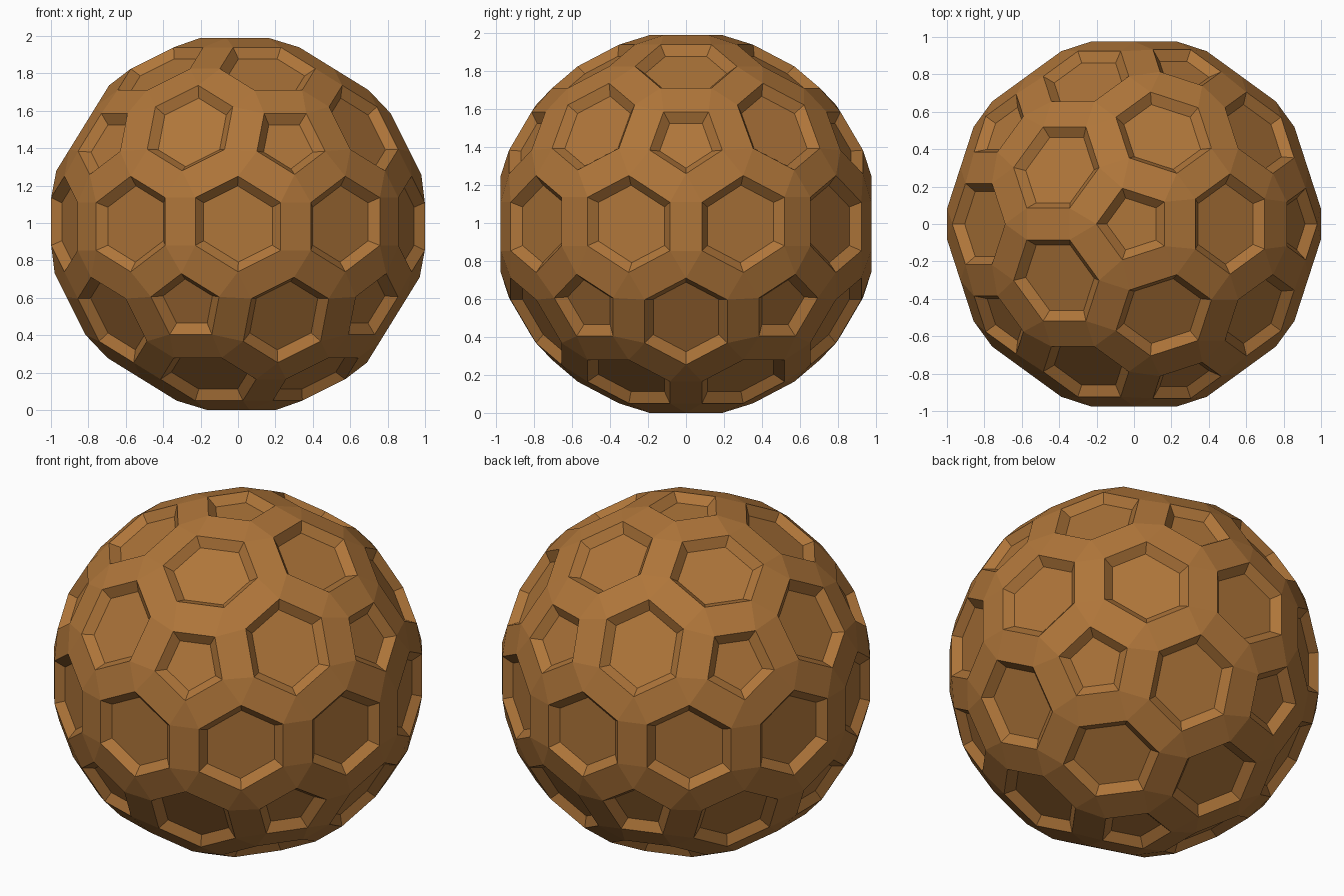
import bpy, bmesh, math
from mathutils import Vector

if "Cube" in bpy.data.objects:
    bpy.data.objects.remove(bpy.data.objects["Cube"])

HEX_D, PENT_D = 0.976, 0.995      # distance of the face planes from the centre
RIB, SLOPE, DEPTH = 0.091, 0.045, 0.045

brown = bpy.data.materials.new("warm_brown")
brown.diffuse_color = (0.43, 0.18, 0.042, 1.0)
brown.use_nodes = True
brown.node_tree.nodes["Principled BSDF"].inputs["Base Color"].default_value = brown.diffuse_color


def shrink(pts, n, t):
    """Offset a planar polygon (anticlockwise about n) inwards by t."""
    out = []
    for i, p in enumerate(pts):
        a = n.cross((p - pts[i - 1]).normalized())
        b = n.cross((pts[(i + 1) % len(pts)] - p).normalized())
        out.append(p + (a + b) * t / (1 + a.dot(b)))
    return out


# 42-point guide sphere: each point becomes a pentagon or hexagon panel
guide = bmesh.new()
bmesh.ops.create_icosphere(guide, subdivisions=2, radius=1)
for v in guide.verts:
    v.co.normalize()
guide.verts.index_update()
guide.faces.index_update()

ball = bmesh.new()
rim = {}
for v in guide.verts:
    n = v.co.normalized()
    u = n.orthogonal().normalized()
    w = n.cross(u)
    faces = list(v.link_faces)
    cen = {f: f.calc_center_median() for f in faces}
    faces.sort(key=lambda f: math.atan2(cen[f].dot(w), cen[f].dot(u)))
    d = PENT_D if len(faces) == 5 else HEX_D
    corners = [cen[f] * (d / cen[f].dot(n)) for f in faces]
    outer = shrink(corners, n, RIB * d)
    inner = [p - n * DEPTH for p in shrink(outer, n, SLOPE)]
    ov = [ball.verts.new(p) for p in outer]
    iv = [ball.verts.new(p) for p in inner]
    for f, b in zip(faces, ov):
        rim[v.index, f.index] = b
    # sunken floor and sloping walls
    ball.faces.new(iv)
    for i in range(len(ov)):
        j = (i + 1) % len(ov)
        ball.faces.new((ov[i], ov[j], iv[j], iv[i]))

# ribs between panels
for e in guide.edges:
    a, b = (v.index for v in e.verts)
    f, g = (x.index for x in e.link_faces)
    ball.faces.new((rim[a, f], rim[b, f], rim[b, g], rim[a, g]))
# triangles where three ribs meet
for f in guide.faces:
    ball.faces.new([rim[v.index, f.index] for v in f.verts])

bmesh.ops.recalc_face_normals(ball, faces=ball.faces[:])
bmesh.ops.translate(ball, verts=ball.verts[:], vec=Vector((0, 0, PENT_D)))

mesh = bpy.data.meshes.new("panelled_ball")
ball.to_mesh(mesh)
ball.free()
guide.free()
mesh.materials.append(brown)
obj = bpy.data.objects.new("panelled_ball", mesh)
bpy.context.collection.objects.link(obj)
